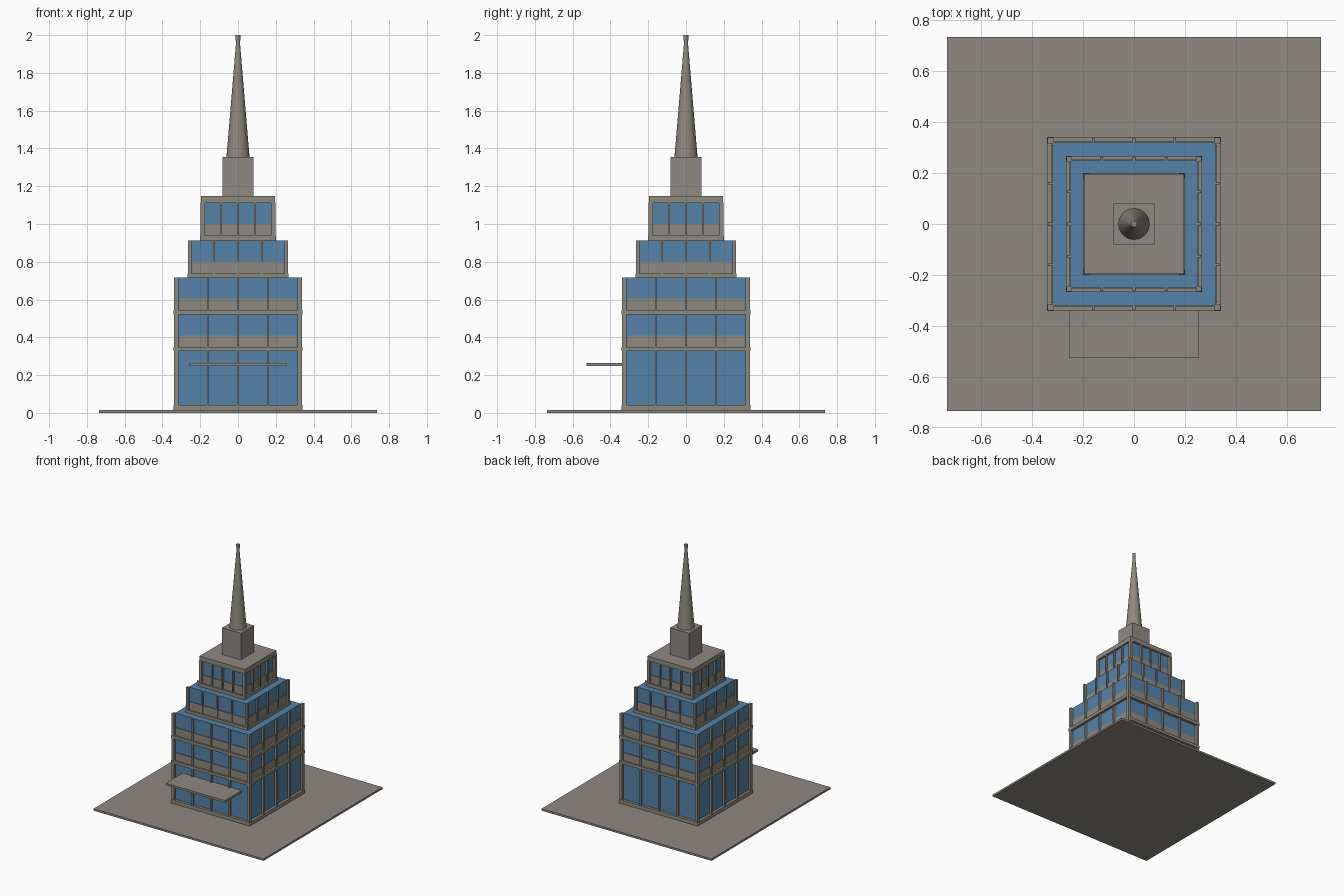
import bpy, bmesh, math
from mathutils import Matrix, Vector

if "Cube" in bpy.data.objects:
    bpy.data.objects.remove(bpy.data.objects["Cube"])


def material(name, col):
    m = bpy.data.materials.new(name)
    m.diffuse_color = (*col, 1)
    m.use_nodes = True
    m.node_tree.nodes["Principled BSDF"].inputs["Base Color"].default_value = m.diffuse_color
    return m


STONE = material("warm grey stone", (0.275, 0.254, 0.216))
GLASS = material("blue glass", (0.092, 0.225, 0.392))


def finish(name, bm, mat):
    me = bpy.data.meshes.new(name)
    bm.to_mesh(me)
    bm.free()
    me.materials.append(mat)
    ob = bpy.data.objects.new(name, me)
    bpy.context.collection.objects.link(ob)
    return ob


def add_box(bm, x0, x1, y0, y1, z0, z1, rot=0):
    size = Matrix.Diagonal((x1 - x0, y1 - y0, z1 - z0, 1))
    mid = Matrix.Translation(((x0 + x1) / 2, (y0 + y1) / 2, (z0 + z1) / 2))
    bmesh.ops.create_cube(bm, size=1, matrix=Matrix.Rotation(rot, 4, 'Z') @ mid @ size)


def box(name, x0, x1, y0, y1, z0, z1, mat=STONE):
    bm = bmesh.new()
    add_box(bm, x0, x1, y0, y1, z0, z1)
    return finish(name, bm, mat)


def block(name, h, z0, z1, mat=STONE):
    return box(name, -h, h, -h, h, z0, z1, mat)


def cone(name, r0, r1, z0, z1, sides=24):
    bm = bmesh.new()
    bmesh.ops.create_cone(bm, cap_ends=True, segments=sides, radius1=r0, radius2=r1,
                          depth=z1 - z0, matrix=Matrix.Translation((0, 0, (z0 + z1) / 2)))
    return finish(name, bm, STONE)


def tier(name, glass, outer, z0, z1, pitch, bands, spandrels):
    """Glass core with corner posts, mullions, floor bands and spandrel panels."""
    block(name + "_glass", glass, z0, z1, GLASS)
    posts, mullions, panels = bmesh.new(), bmesh.new(), bmesh.new()
    for k in range(4):
        a = k * math.pi / 2
        add_box(posts, glass - 0.004, outer - 0.002, glass - 0.004, outer - 0.002, z0, z1, a)
        for i in (-1, 0, 1):
            x = i * pitch
            add_box(mullions, x - 0.005, x + 0.005, -outer + 0.004, -glass + 0.002, z0, z1, a)
        # panels sit between the mullions
        edges = [-glass + 0.004, -pitch, 0, pitch, glass - 0.004]
        for s0, s1 in spandrels:
            for e0, e1 in zip(edges, edges[1:]):
                add_box(panels, e0 + 0.005, e1 - 0.005, -glass - 0.006, -glass + 0.002, s0, s1, a)
    finish(name + "_corner_posts", posts, STONE)
    finish(name + "_mullions", mullions, STONE)
    finish(name + "_spandrels", panels, STONE)
    for i, (b0, b1) in enumerate(bands):
        block(f"{name}_floor_band_{i + 1}", outer, b0, b1)


# plaza slab
block("plaza", 0.735, 0, 0.015)

# three stepped tiers
tier("lower_tier", 0.32, 0.341, 0.015, 0.716, 0.16,
     [(0.015, 0.043), (0.328, 0.35), (0.522, 0.546)], [(0.35, 0.41), (0.546, 0.605)])
tier("middle_tier", 0.25, 0.267, 0.716, 0.912, 0.127,
     [(0.716, 0.738)], [(0.738, 0.802)])
tier("upper_tier", 0.18, 0.2, 0.912, 1.113, 0.09,
     [(0.912, 0.938)], [(0.938, 1.0)])

# entrance canopy
box("entrance_canopy", -0.256, 0.256, -0.527, -0.315, 0.247, 0.264)

# roof, spire base, spire and tip
block("roof_slab", 0.196, 1.11, 1.147)
block("spire_base", 0.081, 1.147, 1.355)
cone("spire", 0.061, 0.009, 1.355, 1.976)
cone("spire_tip", 0.0125, 0.0125, 1.972, 2.0, 12)
